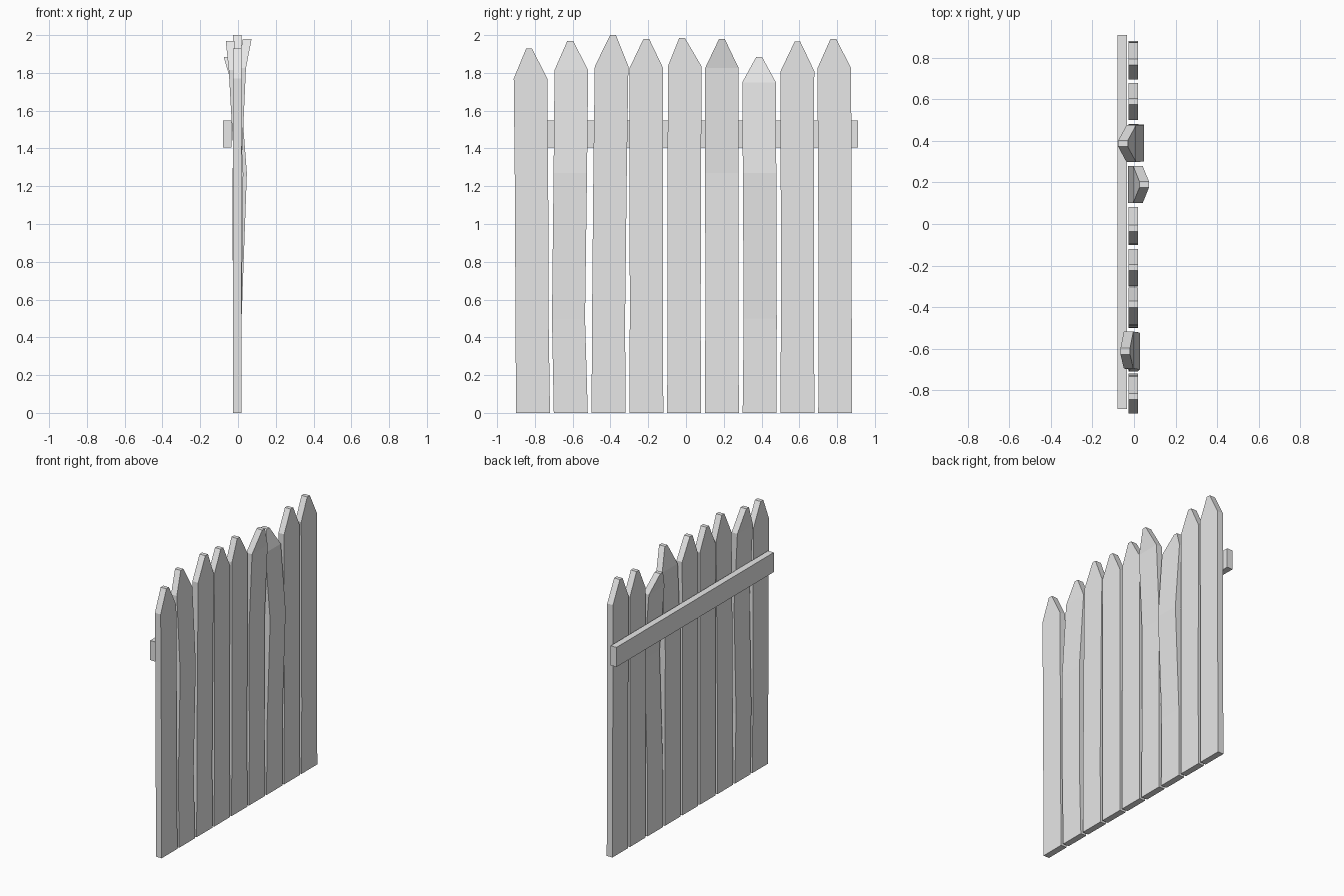
import bpy
import bmesh

cube = bpy.data.objects.get("Cube")
if cube:
    bpy.data.objects.remove(cube, do_unlink=True)

grey = bpy.data.materials.new("plain_grey")
grey.use_nodes = True
colour = (0.8, 0.8, 0.8, 1)
grey.diffuse_color = colour
grey.node_tree.nodes["Principled BSDF"].inputs["Base Color"].default_value = colour

THICK = 0.046
PLANE_X = -0.004


def loft(name, sections):
    """Join stacked rectangles (x, y, z, x size, y size) into a closed board."""
    bm = bmesh.new()
    rings = []
    for x, y, z, sx, sy in sections:
        rings.append([bm.verts.new((x + i * sx / 2, y + j * sy / 2, z))
                      for i, j in ((-1, -1), (1, -1), (1, 1), (-1, 1))])
    bm.faces.new(rings[0])
    bm.faces.new(rings[-1])
    for low, high in zip(rings, rings[1:]):
        for k in range(4):
            n = (k + 1) % 4
            bm.faces.new((low[k], low[n], high[n], high[k]))
    bmesh.ops.recalc_face_normals(bm, faces=bm.faces)
    mesh = bpy.data.meshes.new(name)
    bm.to_mesh(mesh)
    bm.free()
    mesh.materials.append(grey)
    obj = bpy.data.objects.new(name, mesh)
    bpy.context.collection.objects.link(obj)


# Pickets: shoulder height, tip height, sideways drift of shoulder and tip
pickets = [
    (1.77, 1.93, -0.013, -0.021),
    (1.815, 1.97, 0.003, -0.003),
    (1.835, 2.0, 0.016, 0.024),
    (1.825, 1.98, 0, 0),
    (1.835, 1.985, 0.003, -0.011),
    (1.825, 1.98, 0, 0),
    (1.75, 1.885, -0.003, -0.003),
    (1.81, 1.965, 0, 0),
    (1.825, 1.98, -0.005, -0.01),
]
# Warped pickets: bend out of the fence plane at middle, shoulder and tip
warps = {1: (0.009, -0.022, -0.038), 5: (-0.002, 0.023, 0.053), 6: (0.028, -0.009, -0.049)}
# Sideways wobble of the lower part
wobble = {1: -0.012, 0: -0.005, 6: 0.003}

for i, (shoulder, tip, drift, tip_drift) in enumerate(pickets):
    y = -0.81 + 0.2 * i
    mid, top, end = warps.get(i, (0, 0, 0))
    low = wobble.get(i, 0)
    loft(f"picket_{i + 1}", [
        (PLANE_X, y, 0, THICK, 0.18),
        (PLANE_X, y + low, 0.5, THICK, 0.175),
        (PLANE_X + mid, y + drift / 2 + low / 3, 1.27, THICK, 0.177),
        (PLANE_X + top, y + drift, shoulder, THICK, 0.178),
        (PLANE_X + end, y + tip_drift, tip, THICK, 0.03),
    ])

# Rail along the back of the pickets
loft("rail", [(-0.057, 0.01, z, 0.046, 1.8) for z in (1.405, 1.547)])
